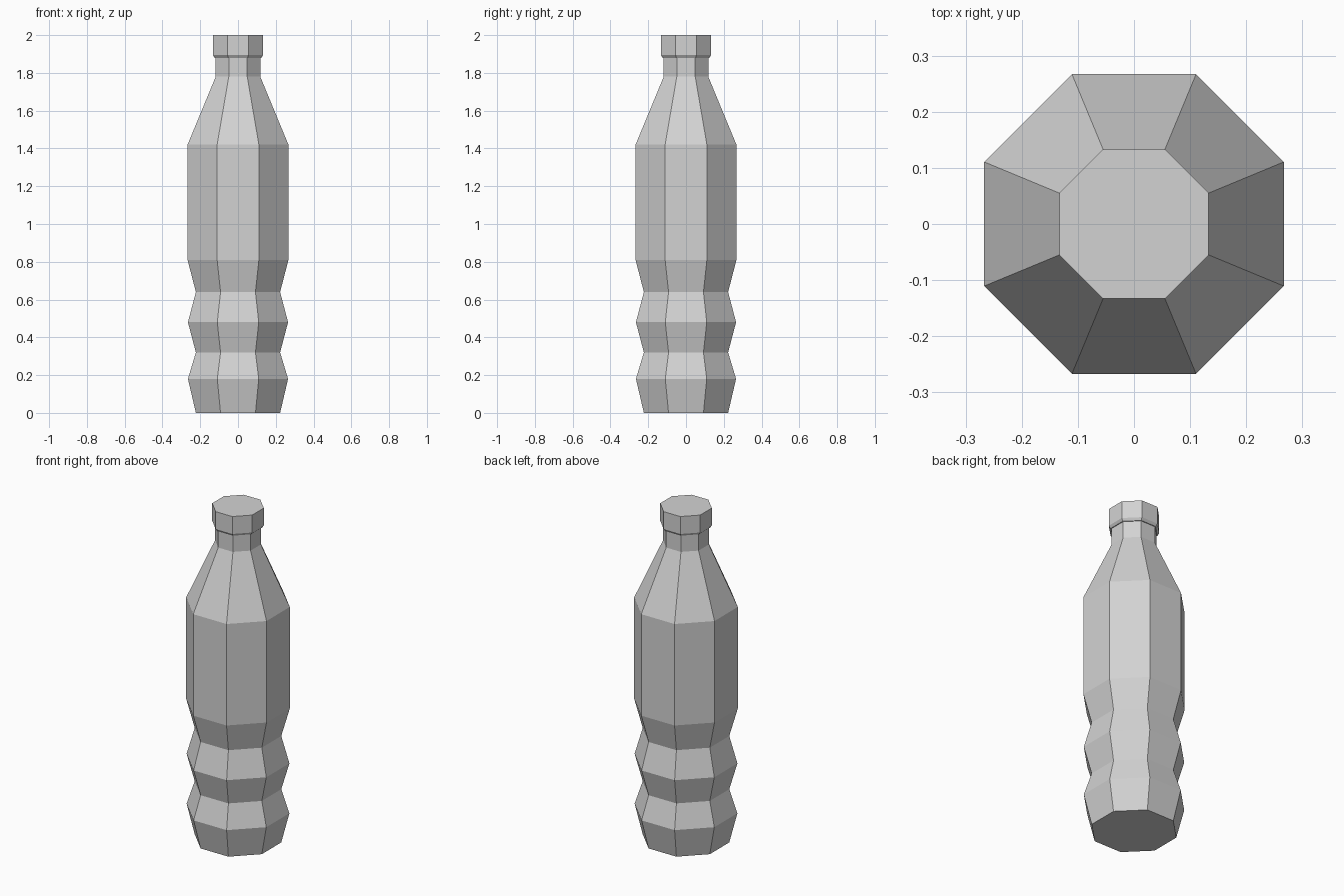
import bpy
import bmesh
from math import pi, cos, sin

SIDES = 8

cube = bpy.data.objects.get("Cube")
if cube:
    bpy.data.objects.remove(cube, do_unlink=True)

grey = bpy.data.materials.new("light grey")
grey.use_nodes = True
colour = (0.65, 0.65, 0.65, 1)
grey.diffuse_color = colour
grey.node_tree.nodes["Principled BSDF"].inputs["Base Color"].default_value = colour


def lathe(name, profile):
    """Closed faceted solid from (flat-to-centre radius, height) pairs."""
    bm = bmesh.new()
    rings = []
    for radius, z in profile:
        corner = radius / cos(pi / SIDES)
        angles = [(i + 0.5) * 2 * pi / SIDES for i in range(SIDES)]
        rings.append([bm.verts.new((corner * cos(a), corner * sin(a), z)) for a in angles])
    for low, high in zip(rings, rings[1:]):
        for i in range(SIDES):
            j = (i + 1) % SIDES
            bm.faces.new((low[i], low[j], high[j], high[i]))
    bm.faces.new(rings[0][::-1])
    bm.faces.new(rings[-1])
    mesh = bpy.data.meshes.new(name)
    bm.to_mesh(mesh)
    bm.free()
    mesh.materials.append(grey)
    obj = bpy.data.objects.new(name, mesh)
    bpy.context.collection.objects.link(obj)
    return obj


# Bottle: ribbed grip, straight body, tapered shoulder and neck
lathe("bottle_body", [
    (0.223, 0), (0.265, 0.18), (0.223, 0.32), (0.265, 0.48), (0.223, 0.64),
    (0.267, 0.81), (0.267, 1.42), (0.118, 1.78), (0.118, 1.89),
])

# Screw cap with a narrow bevelled rim underneath
lathe("bottle_cap", [(0.123, 1.88), (0.133, 1.895), (0.133, 2.0)])
